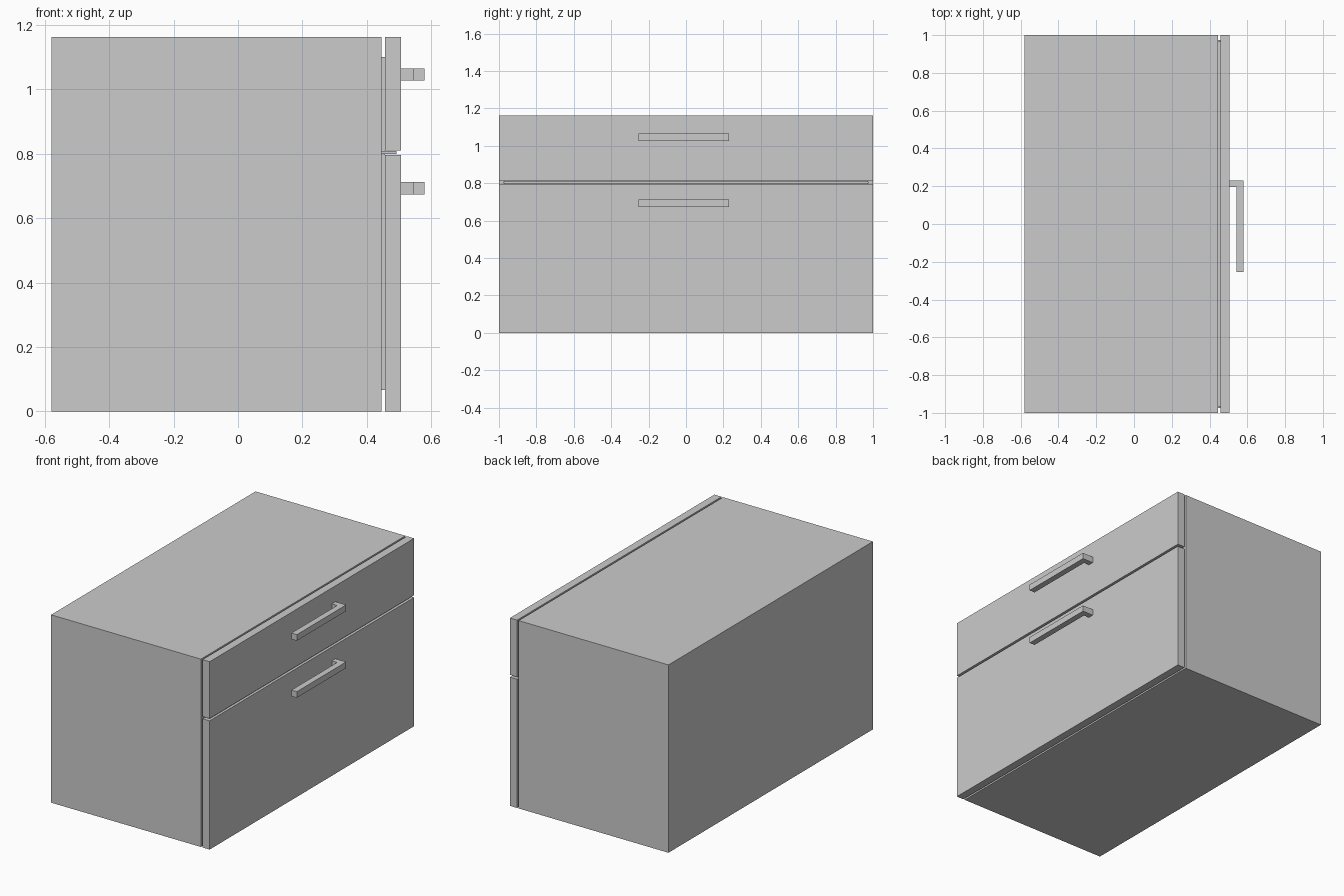
import bpy
import bmesh

if "Cube" in bpy.data.objects:
    bpy.data.objects.remove(bpy.data.objects["Cube"])


def make_object(name, bm):
    bmesh.ops.recalc_face_normals(bm, faces=bm.faces)
    mesh = bpy.data.meshes.new(name)
    bm.to_mesh(mesh)
    bm.free()
    obj = bpy.data.objects.new(name, mesh)
    bpy.context.collection.objects.link(obj)
    return obj


def box(name, x, y, z):
    """Box from (min, max) ranges on each axis."""
    bm = bmesh.new()
    bmesh.ops.create_cube(bm, size=1)
    for v in bm.verts:
        for i, (lo, hi) in enumerate((x, y, z)):
            v.co[i] = hi if v.co[i] > 0 else lo
    return make_object(name, bm)


def prism(name, profile, z0, z1):
    """Extrude an xy outline upwards from z0 to z1."""
    bm = bmesh.new()
    face = bm.faces.new([bm.verts.new((x, y, z0)) for x, y in profile])
    top = bmesh.ops.extrude_face_region(bm, geom=[face])["geom"]
    for v in top:
        if isinstance(v, bmesh.types.BMVert):
            v.co.z = z1
    return make_object(name, bm)


HEIGHT = 1.163
BODY_FRONT = 0.446
PANEL_BACK, PANEL_FRONT = 0.457, 0.506

# Cabinet body
box("cabinet_body", (-0.58, BODY_FRONT), (-1, 1), (0, HEIGHT))

# Inset seal behind the fronts, and the rail in the gap between them
box("front_seal", (BODY_FRONT, PANEL_BACK), (-0.97, 0.97), (0.067, 1.10))
box("divider_rail", (BODY_FRONT, 0.492), (-0.975, 0.975), (0.799, 0.809))

# L-shaped pull: one post at the +y end carrying a long bar
PULL = [(PANEL_FRONT, 0.23), (0.58, 0.23), (0.58, -0.253),
        (0.543, -0.253), (0.543, 0.195), (PANEL_FRONT, 0.195)]

# Drawer fronts with their pulls
for label, z0, z1, pull_z in (("lower", 0, 0.797, 0.674),
                              ("upper", 0.811, HEIGHT, 1.027)):
    box(label + "_drawer_front", (PANEL_BACK, PANEL_FRONT), (-1, 1), (z0, z1))
    prism(label + "_handle", PULL, pull_z, pull_z + 0.038)
